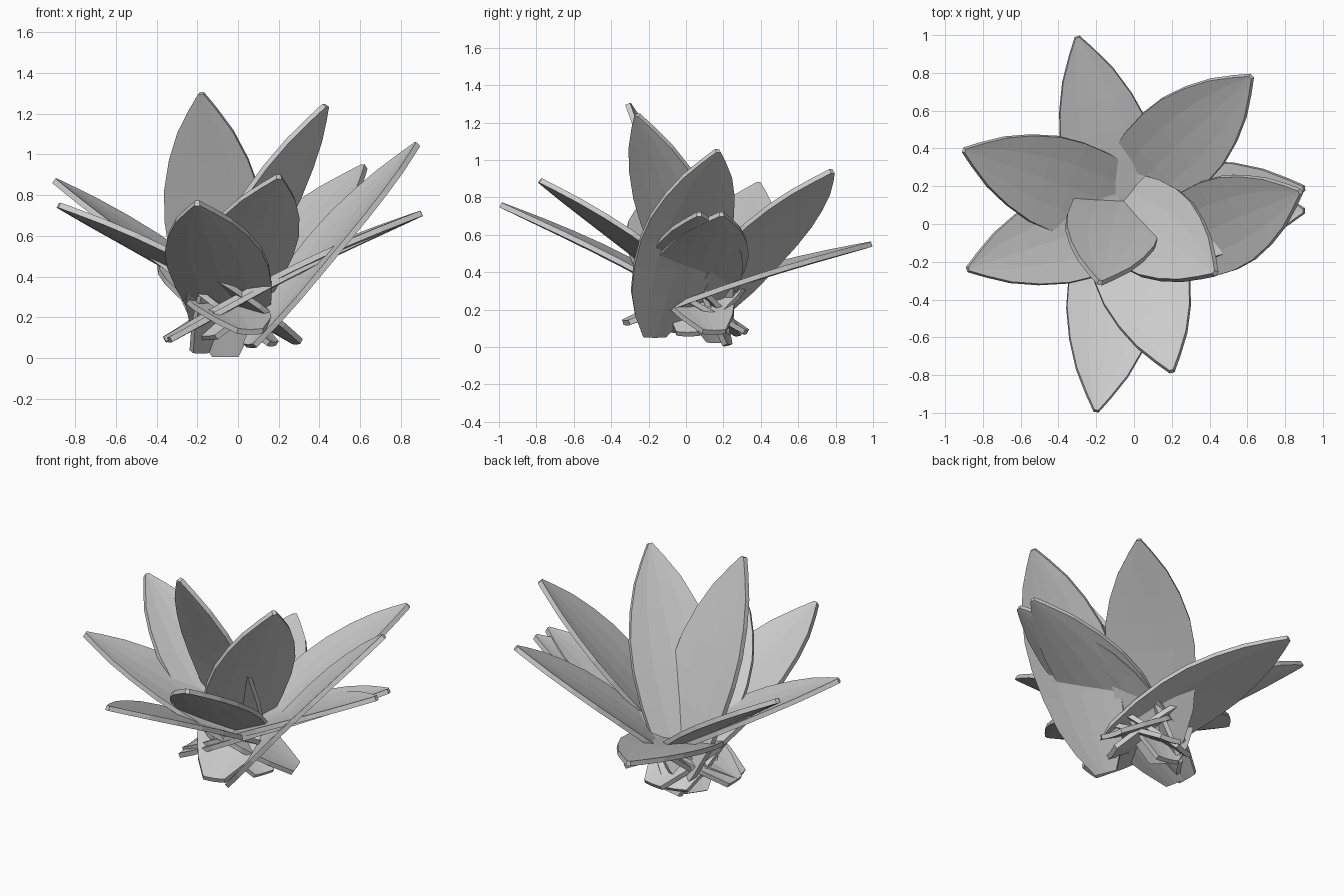
import bpy
import math
from mathutils import Vector

cube = bpy.data.objects.get("Cube")
if cube:
    bpy.data.objects.remove(cube)

grey = bpy.data.materials.new("pale_grey")
grey.use_nodes = True
colour = (0.6, 0.6, 0.6, 1)
grey.diffuse_color = colour
grey.node_tree.nodes["Principled BSDF"].inputs["Base Color"].default_value = colour

# Half width of a leaf from its blunt base to its narrow tip
OUTLINE = [(0, 0.065), (0.1, 0.142), (0.22, 0.205), (0.36, 0.238), (0.5, 0.25),
           (0.62, 0.238), (0.74, 0.197), (0.85, 0.138), (0.94, 0.066), (1, 0.012)]
ACROSS = [-1, -0.5, 0, 0.5, 1]
ARCH, CUP, THICKNESS = 0.03, 0.02, 0.028


def add_leaf(name, base, tip):
    """Broad, slightly arched and cupped leaf whose upper face looks skyward."""
    base, tip = Vector(base), Vector(tip)
    along = (tip - base).normalized()
    side = along.cross(Vector((0, 0, 1))).normalized()
    up = side.cross(along)
    verts, faces = [], []
    for t, half in OUTLINE:
        spine = base.lerp(tip, t) + up * ARCH * math.sin(math.pi * t)
        for a in ACROSS:
            lift = CUP * (a * a - 0.5) * half / 0.25
            verts.append(spine + side * half * a + up * lift)
    n = len(ACROSS)
    for i in range(len(OUTLINE) - 1):
        for j in range(n - 1):
            k = i * n + j
            faces.append((k, k + 1, k + n + 1, k + n))
    mesh = bpy.data.meshes.new(name)
    mesh.from_pydata(verts, [], faces)
    mesh.materials.append(grey)
    leaf = bpy.data.objects.new(name, mesh)
    bpy.context.collection.objects.link(leaf)
    solid = leaf.modifiers.new("thickness", "SOLIDIFY")
    solid.thickness = THICKNESS
    solid.offset = 0


# Base and tip of each leaf; most cross near the centre
LEAVES = {
    "back_leaf": ((0.06, -0.32, 0.13), (-0.30, 0.99, 0.55)),
    "back_left_leaf": ((-0.15, 0.06, 0.10), (0.62, 0.78, 0.94)),
    "back_right_leaf": ((0.17, 0.01, 0.07), (-0.90, 0.39, 0.87)),
    "right_leaf": ((0.29, 0.15, 0.08), (-0.88, -0.24, 0.75)),
    "front_leaf": ((0.0, 0.32, 0.08), (-0.20, -0.99, 0.76)),
    "front_left_leaf": ((-0.13, 0.28, 0.07), (0.20, -0.78, 0.89)),
    "upright_front_leaf": ((-0.06, 0.22, 0.01), (-0.18, -0.31, 1.30)),
    "upright_left_leaf": ((-0.19, 0.17, 0.03), (0.43, -0.26, 1.24)),
    "left_upper_leaf": ((0.06, -0.17, 0.06), (0.88, 0.17, 1.05)),
    "left_lower_leaf": ((-0.36, 0.04, 0.09), (0.90, 0.07, 0.71)),
    "left_back_leaf": ((-0.34, -0.04, 0.09), (0.90, 0.19, 0.71)),
}
for leaf_name, (leaf_base, leaf_tip) in LEAVES.items():
    add_leaf(leaf_name, leaf_base, leaf_tip)
